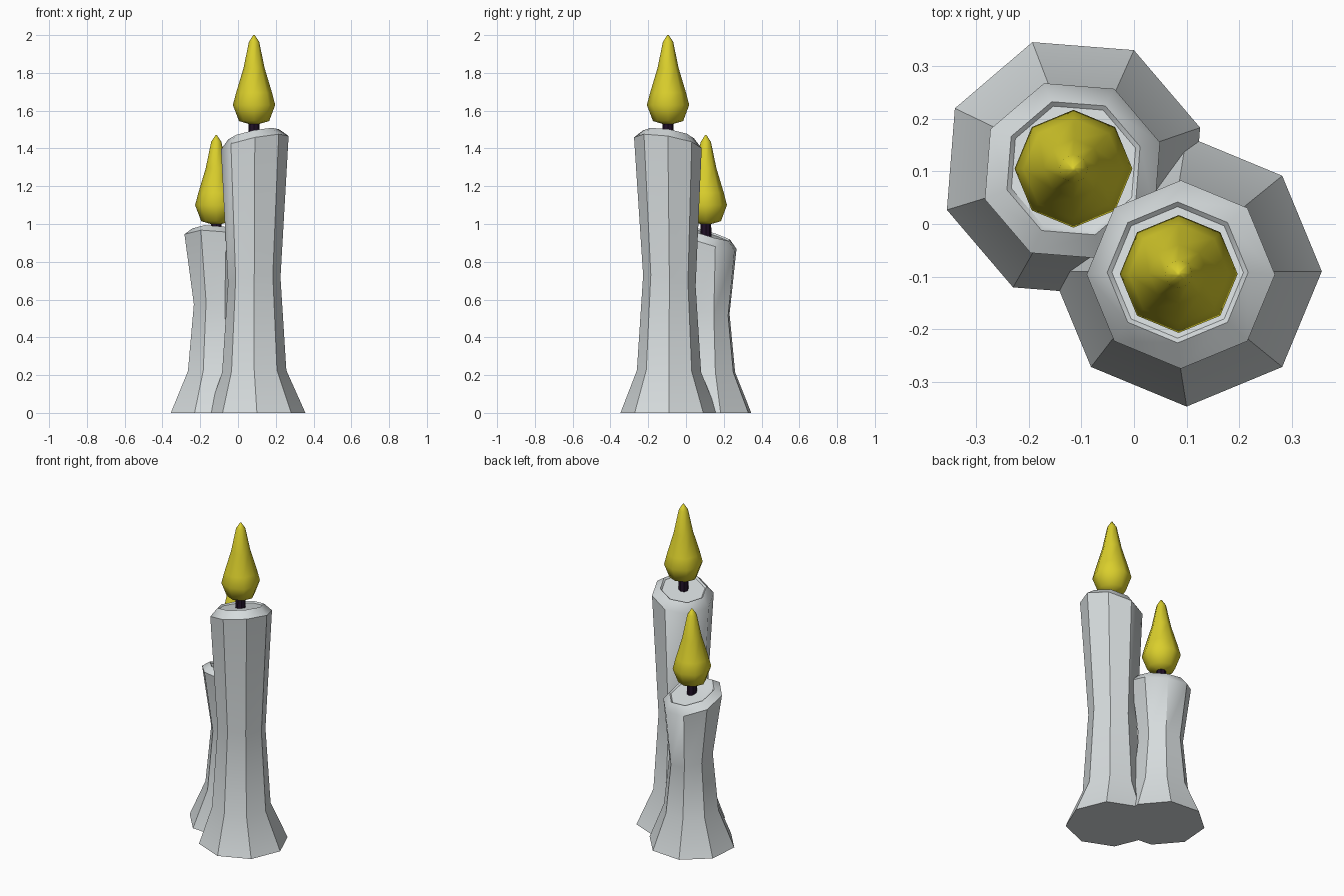
import bpy, bmesh, math

if "Cube" in bpy.data.objects:
    bpy.data.objects.remove(bpy.data.objects["Cube"])


def material(name, rgb):
    m = bpy.data.materials.new(name)
    m.diffuse_color = (*rgb, 1)
    m.use_nodes = True
    m.node_tree.nodes["Principled BSDF"].inputs["Base Color"].default_value = m.diffuse_color
    return m


WAX = material("pale wax", (0.67, 0.71, 0.72))
FLAME = material("yellow flame", (0.70, 0.62, 0.025))
WICK = material("dark wick", (0.014, 0.005, 0.02))


def lathe(name, mat, rings, sides=8, turn=0, angle=40):
    """Skin rings of (cx, cy, z, radius, x slope, y slope) and cap both ends."""
    bm = bmesh.new()
    loops = []
    for cx, cy, z, r, sx, sy in rings:
        loop = []
        for i in range(sides):
            a = math.radians(turn) + math.tau * i / sides
            dx, dy = r * math.cos(a), r * math.sin(a)
            loop.append(bm.verts.new((cx + dx, cy + dy, z + sx * dx + sy * dy)))
        loops.append(loop)
    for lo, hi in zip(loops, loops[1:]):
        for i in range(sides):
            j = (i + 1) % sides
            bm.faces.new((lo[i], lo[j], hi[j], hi[i]))
    bm.faces.new(loops[0][::-1])
    bm.faces.new(loops[-1])
    me = bpy.data.meshes.new(name)
    bm.to_mesh(me)
    bm.free()
    me.materials.append(mat)
    ob = bpy.data.objects.new(name, me)
    bpy.context.collection.objects.link(ob)
    bpy.ops.object.select_all(action='DESELECT')
    ob.select_set(True)
    bpy.context.view_layer.objects.active = ob
    bpy.ops.object.shade_smooth_by_angle(angle=math.radians(angle))
    return ob


def wick_and_flame(name, x, y, z):
    """z is the underside of the flame."""
    lathe(name + "_wick", WICK, [(x, y, z - 0.10, 0.03, 0, 0),
                                 (x, y, z + 0.03, 0.028, 0, 0)], angle=30)
    profile = [(0.0, 0.012), (0.02, 0.08), (0.105, 0.112), (0.17, 0.095),
               (0.30, 0.056), (0.44, 0.027), (0.475, 0.004)]
    lathe(name + "_flame", FLAME, [(x, y, z + h, r, 0, 0) for h, r in profile], angle=60)


# Tall candle: flared foot, narrow waist, slanted bevelled top
lathe("tall_candle", WAX, [
    (0.100, -0.090, 0.00, 0.257, 0, 0),
    (0.086, -0.090, 0.22, 0.170, 0.03, -0.03),
    (0.086, -0.088, 0.70, 0.139, 0.12, -0.2),
    (0.089, -0.096, 1.43, 0.179, 0.20, -0.16),
    (0.083, -0.092, 1.475, 0.134, 0.20, -0.16),
    (0.083, -0.092, 1.465, 0.125, 0.20, -0.16)])
wick_and_flame("tall", 0.085, -0.095, 1.525)

# Short candle, turned and slanted towards the back
lathe("short_candle", WAX, [
    (-0.115, 0.105, 0.00, 0.253, 0, 0),
    (-0.110, 0.105, 0.22, 0.163, 0, -0.03),
    (-0.110, 0.107, 0.55, 0.130, -0.12, -0.25),
    (-0.117, 0.101, 0.913, 0.175, -0.10, -0.30),
    (-0.115, 0.106, 0.952, 0.133, -0.10, -0.30),
    (-0.115, 0.106, 0.942, 0.124, -0.10, -0.30)], turn=18)
wick_and_flame("short", -0.115, 0.105, 0.995)
